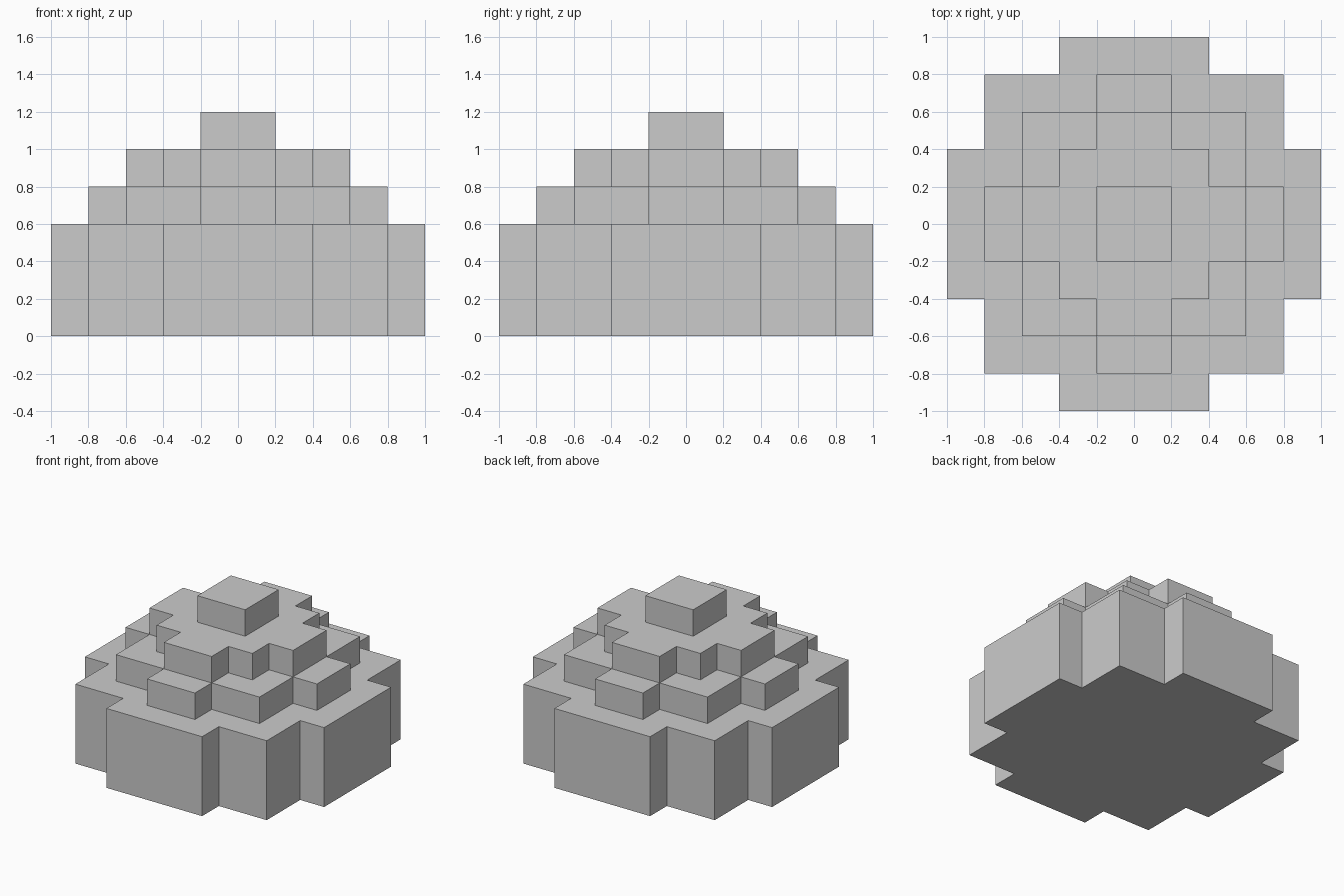
import bpy, bmesh

if "Cube" in bpy.data.objects:
    bpy.data.objects.remove(bpy.data.objects["Cube"])


def tier(name, quarter, z0, z1):
    """Extrude a stepped outline; the quarter corner path is turned four times."""
    outline, pts = [], quarter
    for _ in range(4):
        outline += pts
        pts = [(-y, x) for x, y in pts]
    bm = bmesh.new()
    face = bm.faces.new([bm.verts.new((x, y, z0)) for x, y in outline])
    ext = bmesh.ops.extrude_face_region(bm, geom=[face], use_keep_orig=True)
    top = [g for g in ext["geom"] if isinstance(g, bmesh.types.BMVert)]
    bmesh.ops.translate(bm, verts=top, vec=(0, 0, z1 - z0))
    bmesh.ops.recalc_face_normals(bm, faces=bm.faces)
    mesh = bpy.data.meshes.new(name)
    bm.to_mesh(mesh)
    bm.free()
    obj = bpy.data.objects.new(name, mesh)
    bpy.context.collection.objects.link(obj)
    return obj


def steps(outer, mid, inner):
    """Corner path of a stepped quarter: arm length, corner block, arm half width."""
    return [(outer, inner), (mid, inner), (mid, mid), (inner, mid), (inner, outer)]


# Stacked tiers from the wide base to the small square cap
tier("base_tier", steps(1.0, 0.8, 0.4), 0.0, 0.6)
tier("middle_tier", steps(0.8, 0.6, 0.2), 0.6, 0.8)
tier("upper_tier", steps(0.6, 0.4, 0.2), 0.8, 1.0)
tier("top_cap", [(0.2, 0.2)], 1.0, 1.2)
